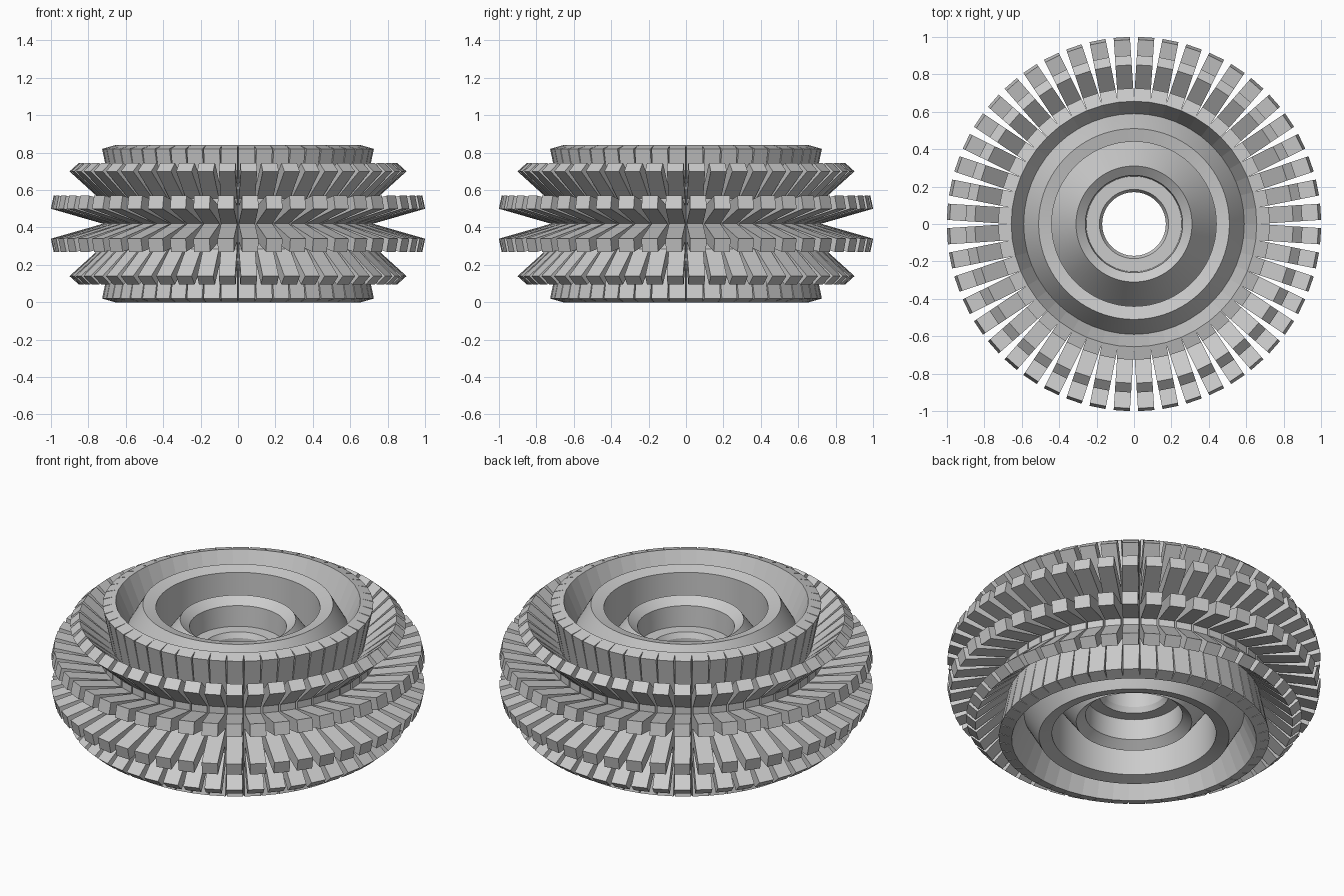
import bpy, bmesh, math
from mathutils import Matrix

if "Cube" in bpy.data.objects:
    bpy.data.objects.remove(bpy.data.objects["Cube"])

H = 0.84          # overall height
TEETH = 48
WIDTH = 0.087     # tooth thickness


def mirrored(half):
    """Complete a (radius, z) outline by mirroring about mid height."""
    low = [(r, H - z) for r, z in reversed(half)]
    return half + [p for p in low if p not in half]


def finish(bm, name):
    bmesh.ops.recalc_face_normals(bm, faces=bm.faces)
    mesh = bpy.data.meshes.new(name)
    bm.to_mesh(mesh)
    bm.free()
    ob = bpy.data.objects.new(name, mesh)
    bpy.context.collection.objects.link(ob)
    return ob


# Tread blades: one branched outline, given thickness and repeated radially
blade = mirrored([(.58, .66), (.655, .84), (.725, .82), (.68, .60),
                  (.85, .745), (.90, .70), (.74, .555), (.74, .515),
                  (.985, .57), (1.0, .50), (.72, .42)])
bm = bmesh.new()
for i in range(TEETH):
    rot = Matrix.Rotation((i + 0.5) * 2 * math.pi / TEETH, 4, 'Z')
    sides = []
    for y in (-WIDTH / 2, WIDTH / 2):
        sides.append([bm.verts.new(rot @ Matrix.Translation((r, y, z)).translation)
                      for r, z in blade])
    a, b = sides
    bm.faces.new(a)
    bm.faces.new(b[::-1])
    n = len(a)
    for j in range(n):
        k = (j + 1) % n
        bm.faces.new((a[j], b[j], b[k], a[k]))
finish(bm, "tread_blades")

# Wheel core: rim, groove, raised hub and axle hole as one lathed ring
core = mirrored([(.63, .60), (.59, .68), (.51, .82), (.44, .803),
                 (.44, .55), (.31, .73), (.26, .69), (.255, .57),
                 (.185, .57), (.17, .54)])
SEG = 96
bm = bmesh.new()
rings = []
for i in range(SEG):
    t = i * 2 * math.pi / SEG
    rings.append([bm.verts.new((r * math.cos(t), r * math.sin(t), z)) for r, z in core])
for i in range(SEG):
    a, b = rings[i], rings[(i + 1) % SEG]
    for j in range(len(core)):
        k = (j + 1) % len(core)
        bm.faces.new((a[j], b[j], b[k], a[k]))
wheel = finish(bm, "wheel_core")
bpy.context.view_layer.objects.active = wheel
wheel.select_set(True)
bpy.ops.object.shade_smooth_by_angle(angle=math.radians(20))
